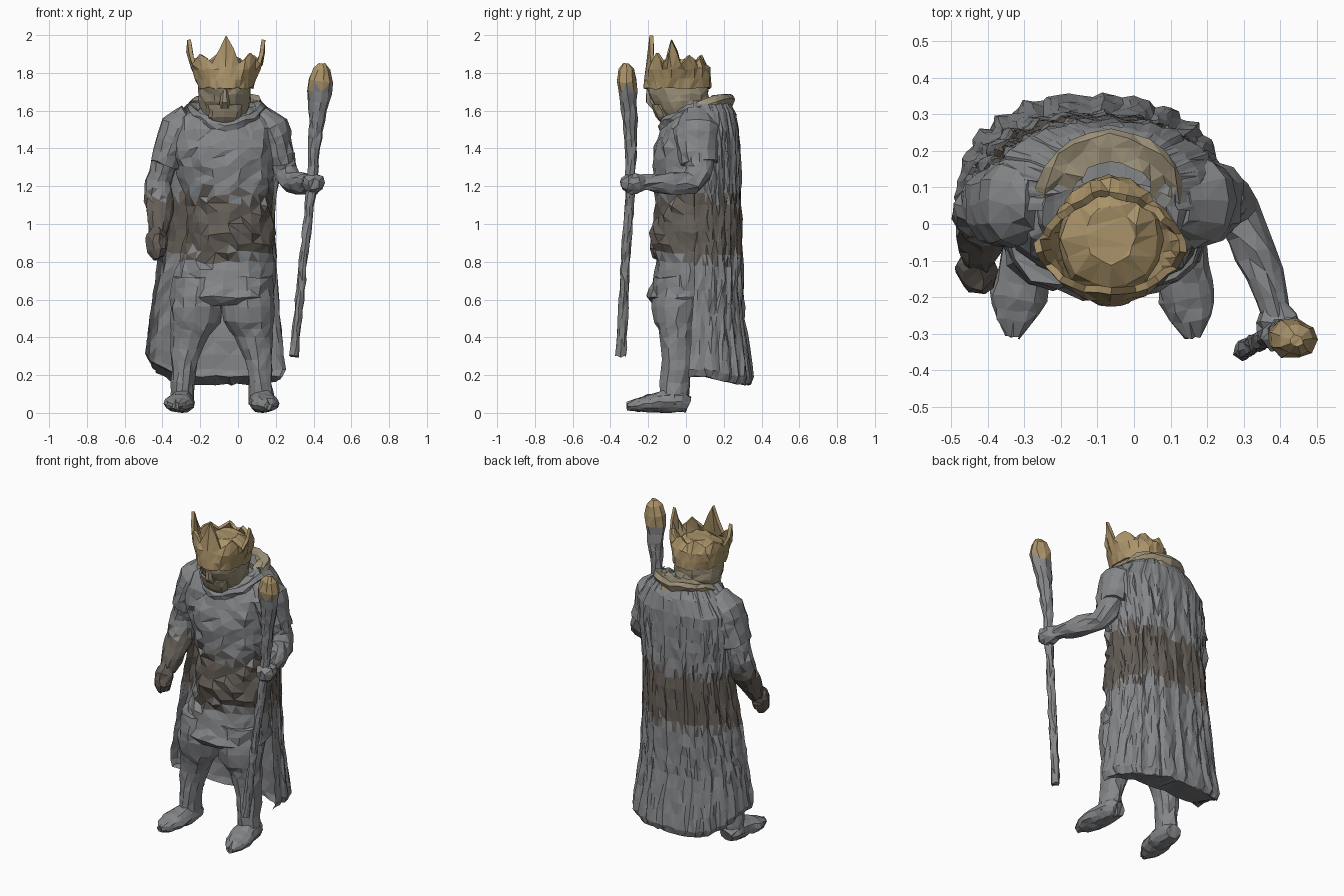
import bpy, bmesh, math, random
from mathutils import Vector

random.seed(7)


def material(name, rgb):
    m = bpy.data.materials.new(name)
    m.diffuse_color = (*rgb, 1)
    return m


SLATE = material("slate", (0.235, 0.24, 0.25))
BROWN = material("dark_brown", (0.13, 0.112, 0.095))
TAN = material("tan", (0.33, 0.28, 0.19))
GOLD = material("gold", (0.40, 0.29, 0.14))


def banded(p):
    return BROWN if 0.82 < p.z + random.uniform(-0.05, 0.05) < 1.15 else SLATE


def skin(name, rows, paint, jitter=0.007, caps=True, thick=0):
    """Bridge closed rows of points into a faceted, slightly rough surface."""
    bm = bmesh.new()
    grid = []
    for row in rows:
        line = []
        for p in row:
            q = Vector(p) + Vector([random.uniform(-jitter, jitter) for _ in range(3)])
            q.z = max(q.z, 0)
            line.append(bm.verts.new(q))
        grid.append(line)
    n = len(grid[0])
    for a, b in zip(grid, grid[1:]):
        for i in range(n):
            j = (i + 1) % n
            bm.faces.new((a[i], a[j], b[j], b[i]))
    if caps:
        bm.faces.new(grid[0])
        bm.faces.new(grid[-1])
    bmesh.ops.triangulate(bm, faces=bm.faces[:], quad_method='SHORT_EDGE')
    bmesh.ops.recalc_face_normals(bm, faces=bm.faces[:])
    mesh = bpy.data.meshes.new(name)
    mats = []
    for f in bm.faces:
        m = paint(f.calc_center_median()) if callable(paint) else paint
        if m not in mats:
            mats.append(m)
        f.material_index = mats.index(m)
    bm.to_mesh(mesh)
    bm.free()
    for m in mats:
        mesh.materials.append(m)
    ob = bpy.data.objects.new(name, mesh)
    bpy.context.collection.objects.link(ob)
    if thick:
        s = ob.modifiers.new("thickness", 'SOLIDIFY')
        s.thickness, s.offset = thick, 0
    return ob


def resample(pts, step):
    out = [pts[0]]
    for a, b in zip(pts, pts[1:]):
        k = max(1, round(math.dist(a[:3], b[:3]) / step))
        out += [tuple(u + (v - u) * i / k for u, v in zip(a, b)) for i in range(1, k + 1)]
    return out


def tube(name, pts, paint, sides=12, step=0.055, flat=False, jitter=0.007):
    """Loft ellipses (x, y, z, radius_a, radius_b) along a path."""
    pts = resample(pts, step)
    rows = []
    for i, (x, y, z, ra, rb) in enumerate(pts):
        t = Vector(pts[min(i + 1, len(pts) - 1)][:3]) - Vector(pts[max(i - 1, 0)][:3])
        t = Vector((0, 0, 1)) if flat else t.normalized()
        u = (Vector((1, 0, 0)) - t * t.x).normalized()
        v = t.cross(u)
        rows.append([Vector((x, y, z)) + u * ra * math.cos(a) + v * rb * math.sin(a)
                     for a in (2 * math.pi * k / sides for k in range(sides))])
    return skin(name, rows, paint, jitter)


# Tunic, from neck to hem
tube("tunic", [(-.07, .06, 1.62, .16, .13), (-.07, .06, 1.56, .25, .17),
               (-.075, .06, 1.5, .29, .19), (-.07, .04, 1.4, .28, .21),
               (-.06, .04, 1.25, .25, .21), (-.045, .03, 1.1, .22, .185),
               (-.04, .03, .95, .23, .215), (-.06, .03, .8, .25, .185),
               (-.075, .02, .7, .265, .20), (-.08, .01, .61, .27, .215),
               (-.08, .01, .575, .24, .18)], banded, 24, flat=True, jitter=0.013)

# Legs and boots, mirrored about the body's middle
MID = -0.085
for side, label in ((-1, "right"), (1, "left")):
    def m(dx, *rest):
        return (MID + side * dx, *rest)
    tube(label + "_leg", [m(.125, -.03, .72, .14, .14), m(.135, -.04, .56, .14, .14),
                          m(.14, -.05, .48, .13, .115), m(.17, -.045, .4, .10, .09),
                          m(.195, -.045, .28, .073, .078), m(.205, -.06, .16, .06, .075),
                          m(.21, -.06, .05, .065, .07)], SLATE, 12, flat=True)
    tube(label + "_boot", [m(.205, .01, .045, .045, .04), m(.21, -.03, .06, .065, .06),
                           m(.215, -.12, .06, .073, .06), m(.23, -.2, .05, .078, .045),
                           m(.24, -.26, .04, .055, .035), m(.245, -.31, .035, .018, .02)],
         SLATE, 12, 0.04, jitter=0.005)

# Cape: heavy crescent-shaped mass with folds around the back (z, cx, cy, rx, ry)
profile = [(1.65, -.065, .06, .18, .165), (1.59, -.065, .06, .25, .20), (1.5, -.075, .06, .315, .22),
           (1.35, -.08, .07, .31, .215), (1.1, -.09, .07, .285, .22), (.9, -.105, .07, .30, .225),
           (.5, -.12, .065, .335, .24), (.19, -.118, .05, .37, .305), (.15, -.118, .05, .355, .29)]
cape = []
for cx, cy, z, rx, ry in resample([(p[1], p[2], p[0], p[3], p[4]) for p in profile], 0.07):
    row = []
    for k in range(53):
        a = -0.08 + (math.pi + 0.16) * k / 52
        c, s = math.cos(a), math.sin(a)
        deep = min(1, max(0, 1.6 - z) * 4) * min(1, 0.3 + max(0, s))
        fold = 1 + 0.026 * math.sin(k * 2 * math.pi / 4 + 0.6 * math.sin(k)) * deep
        lift = max(0, 1 - z) * (0.15 * max(0, -c) ** 4 + 0.05 * max(0, c) ** 6)
        row.append((cx + rx * fold * math.copysign(abs(c) ** .85, c),
                    cy + ry * fold * math.copysign(abs(s) ** .85, s), z + lift))
    # inner face, hollowed slightly towards the back
    for k in range(1, 14):
        a = math.pi * (1 - k / 14)
        c, s = math.cos(a), math.sin(a)
        lift = max(0, 1 - z) * (0.05 + 0.10 * max(0, -c) ** 4)
        row.append((cx + .97 * rx * c, cy + .3 * ry * s, z + lift))
    cape.append(row)
skin("cape", cape, banded, 0.006)

# Arms with short sleeves
tube("right_sleeve", [(-.25, .06, 1.56, .08, .09), (-.32, .06, 1.5, .105, .125),
                      (-.35, .055, 1.42, .09, .12), (-.385, .05, 1.31, .085, .105)], SLATE)
tube("right_arm", [(-.38, .05, 1.36, .07, .085), (-.42, .05, 1.22, .068, .075),
                   (-.415, .02, 1.12, .08, .075), (-.42, -.06, 1.0, .06, .06),
                   (-.43, -.09, .94, .045, .05)], banded)
tube("right_hand", [(-.43, -.09, .96, .04, .04), (-.43, -.125, .92, .055, .06),
                    (-.43, -.14, .86, .052, .055), (-.42, -.145, .82, .03, .03)], BROWN, 10, 0.03)
tube("left_sleeve", [(.10, .06, 1.56, .08, .09), (.17, .06, 1.5, .105, .125),
                     (.2, .06, 1.42, .09, .115), (.225, .07, 1.32, .085, .10)], SLATE)
tube("left_arm", [(.23, .07, 1.36, .07, .075), (.255, .07, 1.27, .065, .07),
                  (.285, .03, 1.22, .06, .065), (.335, -.08, 1.21, .056, .06),
                  (.375, -.2, 1.22, .042, .043), (.395, -.27, 1.22, .035, .04)], SLATE)
tube("left_hand", [(.385, -.22, 1.22, .035, .035), (.395, -.26, 1.215, .055, .055),
                   (.4, -.31, 1.215, .055, .055), (.4, -.34, 1.21, .03, .035)], SLATE, 10, 0.03)

# Staff with a club-shaped head
tube("staff", [(.295, -.345, .3, .024, .028), (.345, -.32, .8, .022, .024),
               (.39, -.295, 1.2, .025, .025), (.405, -.29, 1.4, .033, .033),
               (.418, -.295, 1.55, .042, .04), (.43, -.31, 1.7, .064, .05),
               (.438, -.315, 1.76, .068, .055), (.445, -.317, 1.82, .045, .045),
               (.445, -.317, 1.85, .02, .02)],
     lambda p: GOLD if p.z > 1.72 else SLATE, 9, 0.05, jitter=0.005)

# Head with face details and a domed top
tube("head", [(-.07, .02, 1.5, .10, .10), (-.07, -.01, 1.57, .12, .12),
              (-.07, -.03, 1.65, .135, .15), (-.07, -.045, 1.72, .138, .168),
              (-.065, -.04, 1.78, .145, .16), (-.065, -.035, 1.83, .13, .14),
              (-.065, -.03, 1.87, .07, .08)], lambda p: GOLD if p.z > 1.74 else TAN,
     16, 0.035, flat=True)
tube("nose", [(-.07, -.165, 1.62, .03, .02), (-.07, -.19, 1.65, .025, .025),
              (-.07, -.195, 1.71, .015, .015)], TAN, 6, jitter=0.002)
tube("beard", [(-.07, -.09, 1.52, .05, .03), (-.07, -.12, 1.57, .085, .04),
               (-.07, -.145, 1.63, .09, .04)], TAN, 8, 0.03, flat=True)

# Crown: band flaring to the sides, upper edge rising into nine spikes
TIPS = [2.0, 1.90, 1.97, 1.89, 1.89, 1.89, 1.89, 1.97, 1.90]
crown = []
for level, rx, ry, cy in ((0, .135, .168, -.045), (1, .152, .168, -.045),
                          (2, .175, .16, -.045), (3, .2, .13, -.05)):
    row = []
    for k in range(36):
        a = -math.pi / 2 + 2 * math.pi * k / 36
        peak = TIPS[round(k / 4) % 9]
        top = 1.85 + (peak - 1.85) * (1 - abs((k + 2) % 4 - 2) / 2)
        z = (1.72, 1.77, 1.82, top)[level]
        narrow = 1 - 0.09 * level * max(0, math.sin(a)) ** 0.7
        row.append((-.065 + rx * narrow * math.cos(a), cy + ry * math.sin(a), z))
    crown.append(row)
skin("crown", crown, GOLD, 0.006, caps=False, thick=0.02)

# Collar: tilted cowl, low at the throat and high at the nape
collar = []
for scale, drop in ((.6, .0), (.8, .0), (.98, .01), (1.06, -.015), (1.0, -.05), (1.12, -.10)):
    collar.append([(-.062 + .195 * scale * math.cos(a), .055 + .19 * scale * math.sin(a),
                    1.605 + drop + .07 * math.sin(a) + .03 * abs(math.cos(a)))
                   for a in (2 * math.pi * k / 24 for k in range(24))])
skin("collar", collar, lambda p: TAN if p.y > .08 and p.z > 1.6 else SLATE, 0.008, caps=False)
